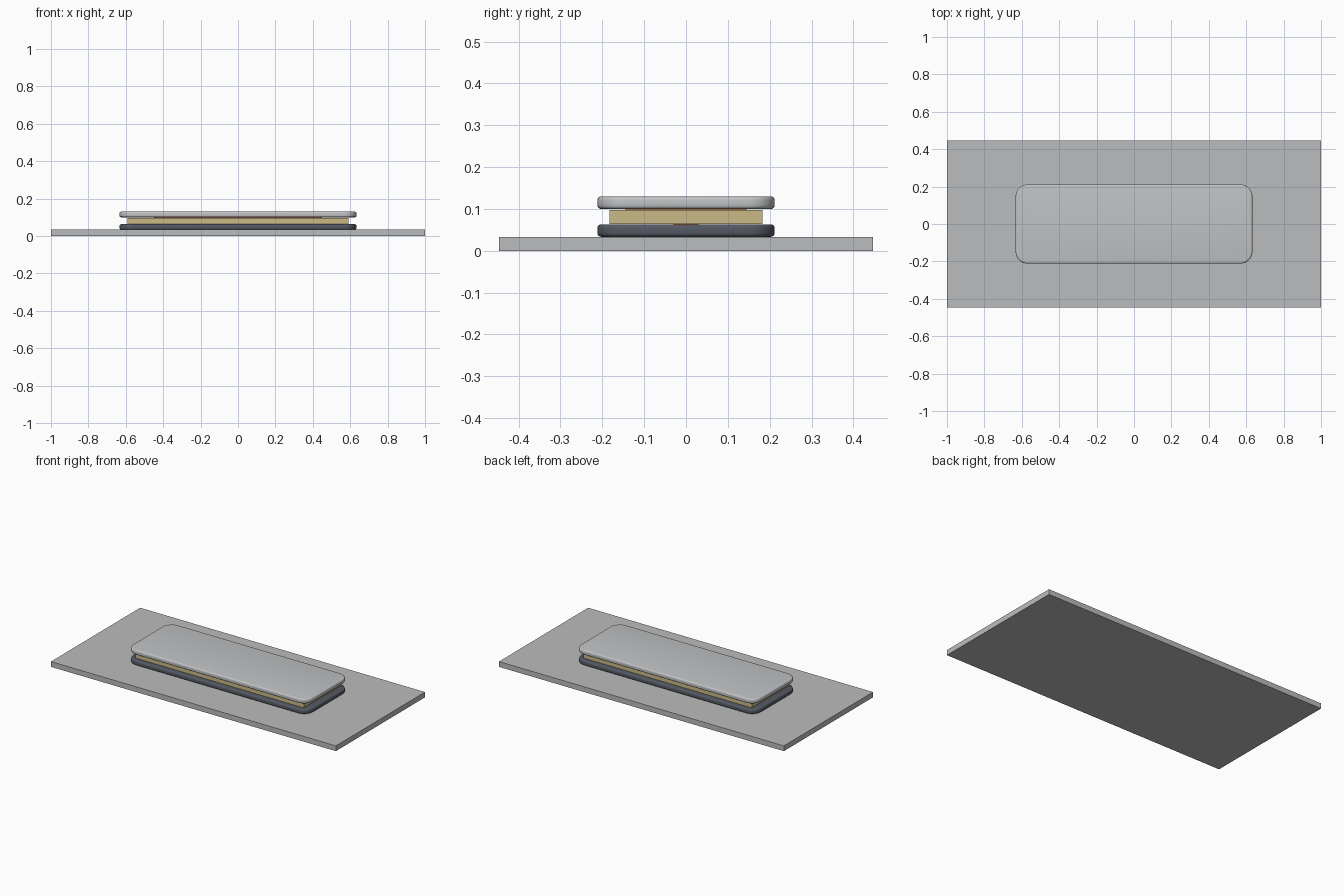
import bpy
import bmesh
import math

cube = bpy.data.objects.get("Cube")
if cube:
    bpy.data.objects.remove(cube, do_unlink=True)


def material(name, rgb):
    mat = bpy.data.materials.new(name)
    mat.use_nodes = True
    mat.diffuse_color = (*rgb, 1)
    mat.node_tree.nodes["Principled BSDF"].inputs["Base Color"].default_value = (*rgb, 1)
    return mat


grey = material("light grey", (0.50, 0.505, 0.51))
silver = material("silver", (0.53, 0.54, 0.55))
charcoal = material("charcoal", (0.09, 0.10, 0.125))
tan = material("tan", (0.60, 0.49, 0.24))
copper = material("copper", (0.50, 0.14, 0.04))


def slab(name, half_x, half_y, z0, z1, mat, corner=0, edge=0):
    """Box with optional rounded plan corners and softened rims."""
    bm = bmesh.new()
    bmesh.ops.create_cube(bm, size=2)
    for v in bm.verts:
        v.co = (v.co.x * half_x, v.co.y * half_y, z1 if v.co.z > 0 else z0)
    if corner:
        upright = [e for e in bm.edges
                   if abs(e.verts[0].co.z - e.verts[1].co.z) > 0.001]
        bmesh.ops.bevel(bm, geom=upright, offset=corner, segments=8,
                        profile=0.5, affect='EDGES')
    if edge:
        rims = [e for e in bm.edges
                if abs(e.verts[0].co.z - e.verts[1].co.z) < 0.0001]
        bmesh.ops.bevel(bm, geom=rims, offset=edge, segments=4,
                        profile=0.5, affect='EDGES')
    mesh = bpy.data.meshes.new(name)
    bm.to_mesh(mesh)
    bm.free()
    mesh.materials.append(mat)
    obj = bpy.data.objects.new(name, mesh)
    bpy.context.collection.objects.link(obj)
    if corner:
        bpy.ops.object.select_all(action='DESELECT')
        obj.select_set(True)
        bpy.context.view_layer.objects.active = obj
        bpy.ops.object.shade_smooth_by_angle(angle=math.radians(35))
    return obj


# Ground plate
slab("base_plate", 1.0, 0.447, 0, 0.0335, grey)
# Stacked body: lower shell, core and lid
slab("lower_shell", 0.633, 0.212, 0.0335, 0.063, charcoal, 0.065, 0.009)
slab("core_board", 0.59, 0.183, 0.064, 0.097, tan)
slab("lid", 0.633, 0.212, 0.1, 0.13, silver, 0.065, 0.009)
# Thin contact sheets between the layers
slab("upper_contact", 0.45, 0.145, 0.097, 0.1, copper)
slab("lower_contact", 0.58, 0.03, 0.062, 0.0655, copper)
